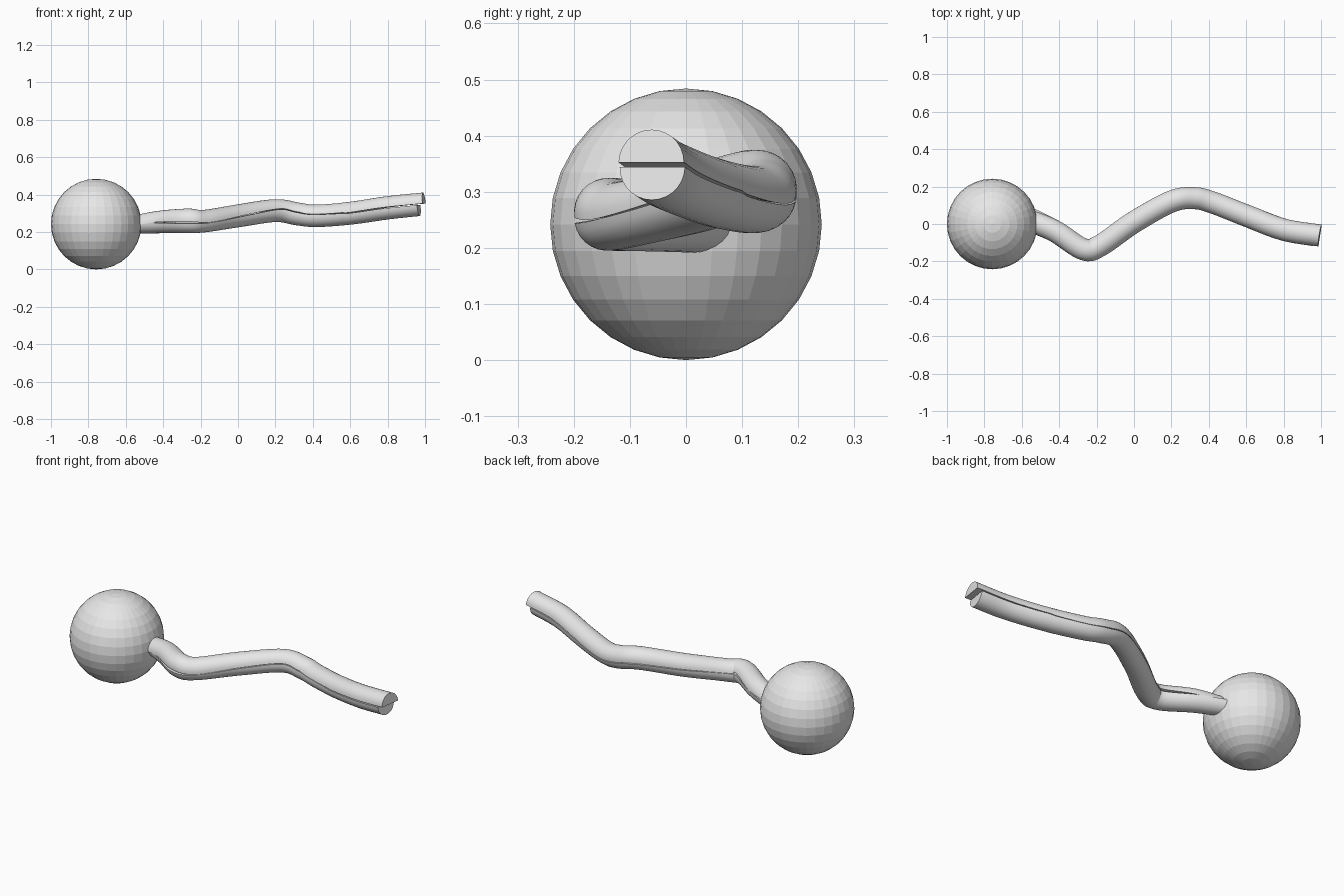
import bpy, bmesh, math
from mathutils import Vector

cube = bpy.data.objects.get("Cube")
if cube:
    bpy.data.objects.remove(cube, do_unlink=True)

grey = bpy.data.materials.new("light_grey")
grey.use_nodes = True
grey.diffuse_color = (0.8, 0.8, 0.8, 1)
grey.node_tree.nodes["Principled BSDF"].inputs["Base Color"].default_value = (0.8, 0.8, 0.8, 1)


def smooth_path(points, steps):
    """Catmull-Rom interpolation through the points."""
    pts = [2 * points[0] - points[1]] + points + [2 * points[-1] - points[-2]]
    out = []
    for a, b, c, d in zip(pts, pts[1:], pts[2:], pts[3:]):
        for i in range(steps):
            t = i / steps
            out.append(0.5 * (2 * b + (c - a) * t + (2 * a - 5 * b + 4 * c - d) * t * t
                              + (3 * b - a - 3 * c + d) * t ** 3))
    return out + [points[-1]]


def half_rod(name, points, radius, side, steps=8, arc=14):
    """Sweep a capped half-disc along the path; side is 1 for the top, -1 for the bottom."""
    path = smooth_path([Vector(p) for p in points], steps)
    bm = bmesh.new()
    rings = []
    for i, p in enumerate(path):
        tangent = (path[min(i + 1, len(path) - 1)] - path[max(i - 1, 0)]).normalized()
        across = Vector((0, 0, 1)).cross(tangent).normalized()
        # The flat face leans outwards on each bend
        across = (across - Vector((0, 0, 1.2 * p.y if p.x < 0.6 else 0))).normalized()
        up = tangent.cross(across).normalized()
        rings.append([bm.verts.new(p + radius * (math.cos(a) * across + side * math.sin(a) * up))
                      for a in (math.pi * k / arc for k in range(arc + 1))])
    for r, s in zip(rings, rings[1:]):
        for k in range(arc + 1):
            n = (k + 1) % (arc + 1)
            bm.faces.new((r[k], r[n], s[n], s[k]))
    bm.faces.new(rings[0])
    bm.faces.new(rings[-1])
    bmesh.ops.recalc_face_normals(bm, faces=bm.faces)
    mesh = bpy.data.meshes.new(name)
    bm.to_mesh(mesh)
    bm.free()
    obj = bpy.data.objects.new(name, mesh)
    bpy.context.collection.objects.link(obj)
    mesh.materials.append(grey)
    bpy.ops.object.select_all(action="DESELECT")
    obj.select_set(True)
    bpy.context.view_layer.objects.active = obj
    bpy.ops.object.shade_smooth_by_angle(angle=math.radians(40))


# Faceted head
bpy.ops.mesh.primitive_uv_sphere_add(segments=32, ring_count=16, radius=0.242,
                                     location=(-0.758, 0, 0.242))
head = bpy.context.object
head.name = "head"
head.data.materials.append(grey)

# Wavy tail made of two half-round strands
half_rod("upper_tail", [
    (-0.56, 0.02, 0.228), (-0.42, -0.04, 0.254), (-0.27, -0.135, 0.266), (-0.18, -0.115, 0.259),
    (0.0, 0.01, 0.288), (0.2, 0.12, 0.316), (0.32, 0.138, 0.298), (0.42, 0.115, 0.287),
    (0.6, 0.045, 0.302), (0.8, -0.03, 0.332), (0.995, -0.062, 0.352)], 0.059, 1)
half_rod("lower_tail", [
    (-0.56, 0.03, 0.25), (-0.42, -0.04, 0.252), (-0.27, -0.135, 0.254), (-0.18, -0.115, 0.257),
    (0.0, 0.01, 0.284), (0.2, 0.12, 0.312), (0.32, 0.138, 0.294), (0.42, 0.115, 0.285),
    (0.6, 0.045, 0.298), (0.8, -0.03, 0.326), (0.966, -0.06, 0.344)], 0.059, -1)
